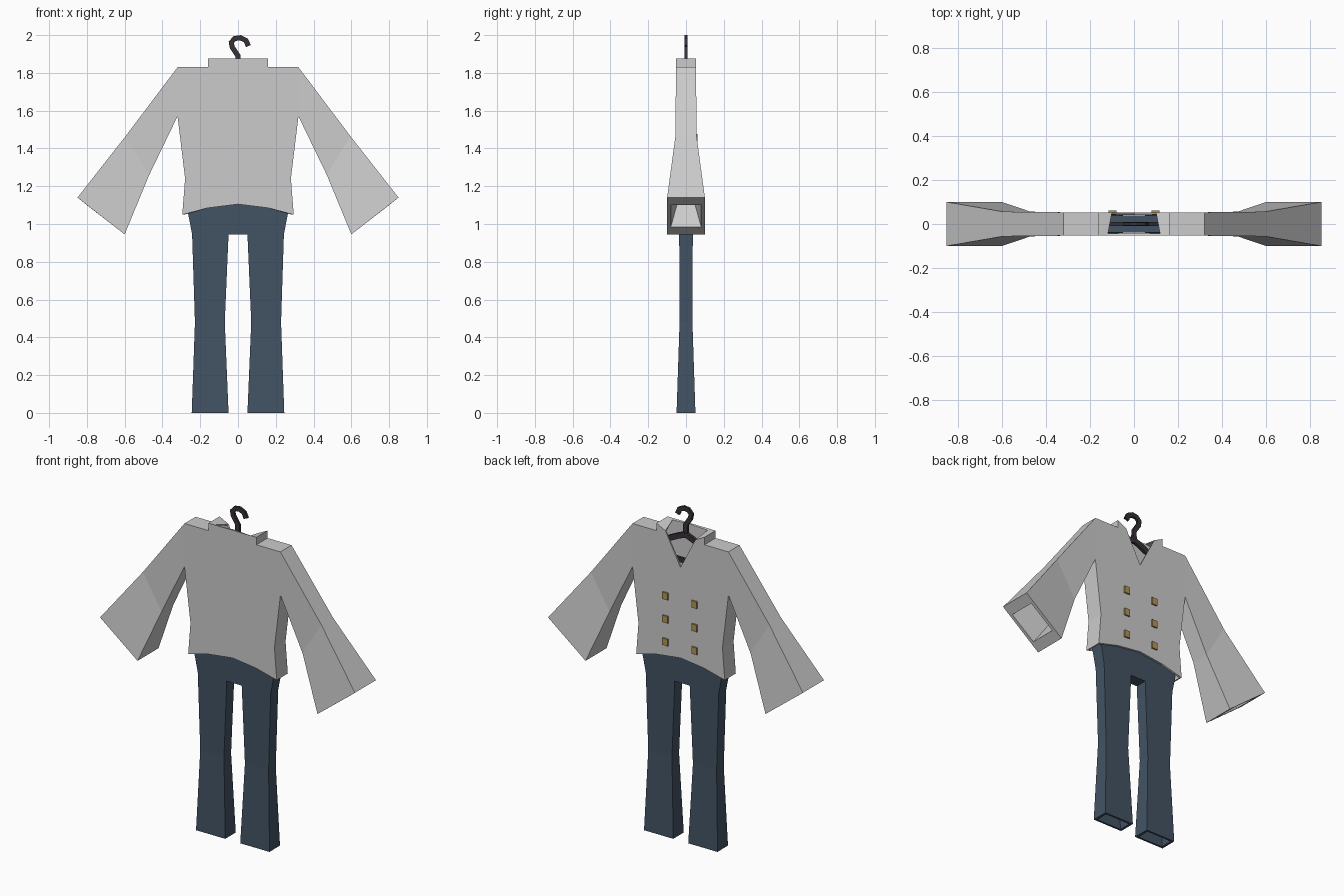
import bpy, bmesh
from mathutils import Vector

if "Cube" in bpy.data.objects:
    bpy.data.objects.remove(bpy.data.objects["Cube"])


def material(name, rgb):
    m = bpy.data.materials.new(name)
    m.diffuse_color = (*rgb, 1)
    m.use_nodes = True
    m.node_tree.nodes["Principled BSDF"].inputs["Base Color"].default_value = m.diffuse_color
    return m


def finish(name, bm, mat=None, mirror=False, thickness=0):
    bmesh.ops.remove_doubles(bm, verts=bm.verts, dist=0.0005)
    bmesh.ops.recalc_face_normals(bm, faces=bm.faces)
    me = bpy.data.meshes.new(name)
    bm.to_mesh(me)
    bm.free()
    ob = bpy.data.objects.new(name, me)
    bpy.context.collection.objects.link(ob)
    if mat:
        me.materials.append(mat)
    if mirror:
        ob.modifiers.new("mirror", "MIRROR")
    if thickness:
        s = ob.modifiers.new("cloth", "SOLIDIFY")
        s.thickness, s.offset = thickness, -1
    return ob


def loft(name, rings, mat=None, mirror=False, caps=(True, True)):
    """Each ring is ((x, z), (x, z), half depth): a rectangle across y."""
    bm = bmesh.new()
    loops = []
    for (x1, z1), (x2, z2), d in rings:
        loops.append([bm.verts.new(c) for c in
                      ((x1, -d, z1), (x1, d, z1), (x2, d, z2), (x2, -d, z2))])
    for a, b in zip(loops, loops[1:]):
        for i in range(4):
            j = (i + 1) % 4
            bm.faces.new((a[i], a[j], b[j], b[i]))
    if caps[0]:
        bm.faces.new(loops[0])
    if caps[1]:
        bm.faces.new(loops[-1])
    return finish(name, bm, mat, mirror)


def strip(name, pts, half_w, depth, mat, mirror=False):
    """Flat bar following a path in the xz plane."""
    p = [Vector(q) for q in pts]
    rings = []
    for i, q in enumerate(p):
        t = (p[min(i + 1, len(p) - 1)] - p[max(i - 1, 0)]).normalized()
        n = Vector((-t.y, t.x)) * half_w
        rings.append((tuple(q + n), tuple(q - n), depth))
    return loft(name, rings, mat, mirror)


denim = material("denim", (0.055, 0.085, 0.125))
metal = material("dark_metal", (0.04, 0.03, 0.04))
brass = material("brass", (0.42, 0.30, 0.10))

# Jacket body: front and back panels, joined along shoulders and sides
D = 0.053
hem = [(0, 1.105), (0.16, 1.085), (0.295, 1.05)]
side = [(0.28, 1.24), (0.32, 1.57)]
shoulder = [(0.32, 1.83), (0.16, 1.83), (0.16, 1.875)]
outline = hem + side + shoulder
bm = bmesh.new()
back = [bm.verts.new((x, -D, z)) for x, z in outline + [(0.12, 1.875), (0, 1.875)]]
front = [bm.verts.new((x, D, z)) for x, z in outline + [(0.10, 1.845), (0, 1.65)]]
bm.faces.new(back)
bm.faces.new(front)
for i in (2, 3, 5, 6, 7):
    bm.faces.new((back[i], back[i + 1], front[i + 1], front[i]))
finish("jacket_body", bm, mirror=True, thickness=0.012)

# Flared sleeves with a thick cuff and a hollow end
loft("sleeves", [
    ((0.32, 1.83), (0.32, 1.57), D),
    ((0.595, 1.465), (0.47, 1.26), 0.056),
    ((0.85, 1.14), (0.60, 0.945), 0.1),
    ((0.80, 1.10), (0.65, 0.985), 0.08),
    ((0.67, 1.27), (0.56, 1.12), 0.043),
], mirror=True, caps=(False, True))

# Two columns of square buttons
bm = bmesh.new()
for sx in (-1, 1):
    for z in (1.455, 1.315, 1.177):
        cube = bmesh.ops.create_cube(bm, size=1)["verts"]
        bmesh.ops.scale(bm, vec=(0.036, 0.014, 0.042), verts=cube)
        bmesh.ops.translate(bm, vec=(sx * 0.097, D + 0.002, z), verts=cube)
finish("buttons", bm, brass)

# Trouser legs with recessed hems, and the seat between them
loft("trouser_legs", [
    ((0.225, 0.10), (0.08, 0.10), 0.025),
    ((0.23, 0), (0.065, 0), 0.038),
    ((0.245, 0), (0.05, 0), 0.05),
    ((0.228, 0.48), (0.07, 0.48), 0.034),
    ((0.243, 0.945), (0.05, 0.945), 0.036),
    ((0.265, 1.06), (0.05, 1.06), 0.038),
    ((0.262, 1.14), (0.05, 1.14), 0.038),
], denim, mirror=True)
loft("trouser_seat", [
    ((0.05, 0.945), (-0.05, 0.945), 0.036),
    ((0.05, 1.06), (-0.05, 1.06), 0.038),
    ((0.05, 1.14), (-0.05, 1.14), 0.038),
], denim)

# Hanger: hook, sloping arms and lower bar
strip("hanger_hook", [(0, 1.82), (0, 1.89), (-0.03, 1.935), (-0.036, 1.962),
                      (-0.017, 1.982), (0.012, 1.986), (0.042, 1.972),
                      (0.055, 1.942)], 0.014, 0.007, metal)
strip("hanger_arms", [(0, 1.83), (0.05, 1.81), (0.27, 1.70), (0.27, 1.67)],
      0.016, 0.009, metal, mirror=True)
strip("hanger_bar", [(-0.27, 1.67), (0.27, 1.67)], 0.014, 0.009, metal)
